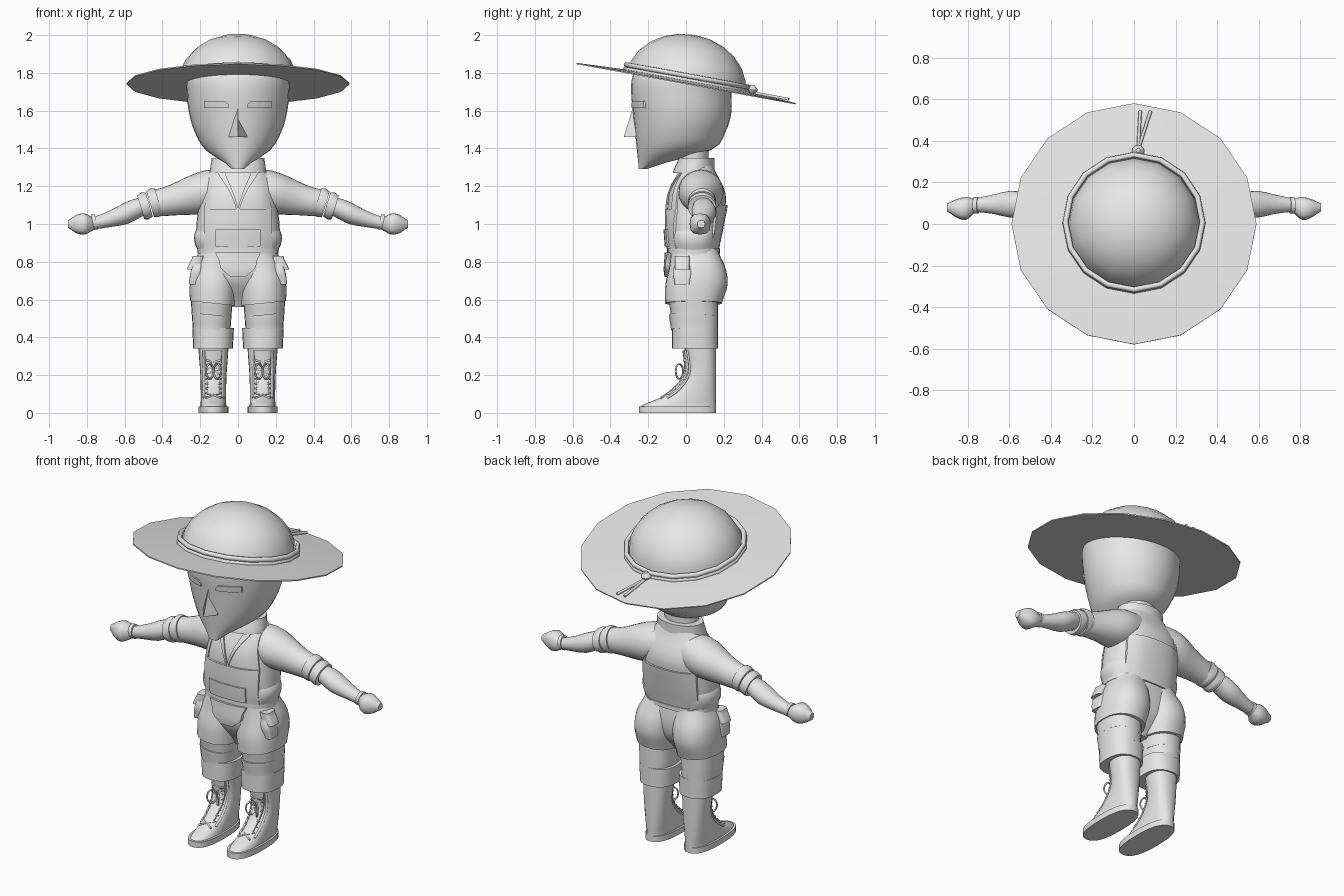
import bpy, bmesh, math
from mathutils import Matrix, Vector
from mathutils.bvhtree import BVHTree

if "Cube" in bpy.data.objects:
    bpy.data.objects.remove(bpy.data.objects["Cube"])

grey = bpy.data.materials.new("plain_grey")
grey.use_nodes = True
grey.diffuse_color = (.8, .8, .8, 1)
grey.node_tree.nodes["Principled BSDF"].inputs["Base Color"].default_value = grey.diffuse_color


def sample(keys, t):
    """Smooth value at t along evenly spaced keys; a plain number stays constant."""
    if not isinstance(keys, (tuple, list)):
        return keys
    last = len(keys) - 1
    index = min(int(t * last), last - 1)
    u = t * last - index
    before, a, b, after = (keys[max(0, min(last, index + k))] for k in (-1, 0, 1, 2))
    bend = (1 - u) * (a - before) - u * (after - b)
    return a + (b - a) * u + u * (1 - u) * (bend + (b - a) * (2 * u - 1)) / 2


def finish(name, bm, angle):
    bmesh.ops.remove_doubles(bm, verts=bm.verts, dist=1e-5)
    bmesh.ops.recalc_face_normals(bm, faces=bm.faces)
    mesh = bpy.data.meshes.new(name)
    bm.to_mesh(mesh)
    tree = BVHTree.FromBMesh(bm)
    bm.free()
    mesh.materials.append(grey)
    part = bpy.data.objects.new(name, mesh)
    bpy.context.collection.objects.link(part)
    bpy.ops.object.select_all(action="DESELECT")
    part.select_set(True)
    bpy.context.view_layer.objects.active = part
    bpy.ops.object.shade_smooth_by_angle(angle=math.radians(angle))
    return tree


def loft(name, start, end, radius, front, back, centre=0, axis="z", side=1, sides=24, steps=8,
         power=2.0, tilt=0, matrix=Matrix(), angle=40, ease=lambda t: t):
    """Capped skin of rounded sections along z or x, spanning front to back in y."""
    bm = bmesh.new()
    loops = []
    for step in range(steps + 1):
        t = step / steps
        along = start + (end - start) * ease(t)
        near, far = sample(front, t), sample(back, t)
        loop = []
        for i in range(sides):
            turn = math.tau * i / sides
            c, s = (math.copysign(abs(v) ** (2 / power), v) for v in (math.cos(turn), math.sin(turn)))
            across = c * sample(radius, t)
            place = sample(centre, t) + across, along + tilt * across
            x, z = place if axis == "z" else place[::-1]
            y = (near + far + s * (far - near)) / 2
            loop.append(bm.verts.new(matrix @ Vector((x * side, y, z))))
        loops.append(loop)
    for low, high in zip(loops, loops[1:]):
        for i in range(sides):
            bm.faces.new((low[i - 1], low[i], high[i], high[i - 1]))
    bm.faces.new(loops[0])
    bm.faces.new(loops[-1])
    return finish(name, bm, angle)


def on_surface(tree, x, z, face=-1, gap=0.0):
    hit = tree.ray_cast(Vector((x, face, z)), Vector((0, -face, 0)))[0]
    hit = hit or tree.find_nearest(Vector((x, face / 10, z)))[0]
    return Vector((x, hit.y + face * gap, z))


def panel(name, tree, low, high, outer, inner=None, side=1, face=-1, thick=.012, rows=8, cols=8):
    """Thin plate laid on a surface between two edges; without an inner edge it is symmetric."""
    bm = bmesh.new()
    sheets = []
    for gap in (thick, -thick):
        sheet = []
        for row in range(rows + 1):
            t = row / rows
            x1 = sample(outer, t) * side
            x0 = -x1 if inner is None else sample(inner, t) * side
            z = low + (high - low) * t
            sheet.append([bm.verts.new(on_surface(tree, x0 + (x1 - x0) * i / cols, z, face, gap))
                          for i in range(cols + 1)])
        for p, q in zip(sheet, sheet[1:]):
            for i in range(cols):
                bm.faces.new((p[i], p[i + 1], q[i + 1], q[i]))
        middle = sheet[1:-1]
        sheets.append(sheet[0] + [r[-1] for r in middle] + sheet[-1][::-1] + [r[0] for r in middle[::-1]])
    top, under = sheets
    for i in range(len(top)):
        bm.faces.new((top[i - 1], top[i], under[i], under[i - 1]))
    finish(name, bm, 40)


def tube(name, points, radius, closed=False):
    curve = bpy.data.curves.new(name, "CURVE")
    curve.dimensions = "3D"
    curve.bevel_depth = radius
    curve.bevel_resolution = 1
    curve.use_fill_caps = True
    spline = curve.splines.new("POLY")
    spline.points.add(len(points) - 1)
    for point, place in zip(spline.points, points):
        point.co = (*place, 1)
    spline.use_cyclic_u = closed
    curve.materials.append(grey)
    bpy.context.collection.objects.link(bpy.data.objects.new(name, curve))


def circle(radius, count):
    return [(radius * math.cos(math.tau * i / count), radius * math.sin(math.tau * i / count))
            for i in range(count)]


# Hat, modelled level and then tipped back
tip = Matrix.Translation((0, 0, 1.74)) @ Matrix.Rotation(math.radians(-10.4), 4, "X")
brim = (.59, .59, .45, .3)
loft("hat_brim", 0, .02, brim, [-r for r in brim], brim, sides=16, steps=3, matrix=tip, angle=30)
dome = [.32 * math.cos(math.pi * i / 12) for i in range(7)]
loft("hat_crown", 0, .265, dome, [-r for r in dome], dome, sides=16, steps=6, matrix=tip, angle=60,
     ease=lambda t: math.sin(t * math.pi / 2))
for label, height in (("lower", .02), ("upper", .045)):
    ring = [tip @ Vector((x, y, height)) for x, y in circle(.33, 16)]
    tube(label + "_hat_cord", ring, .014, True)
loft("hat_knot", .01, .06, (.01, .03, .01), (.34, .32, .34), (.36, .38, .36), .02, sides=12, matrix=tip)
for label, end in (("short", .03), ("long", .08)):
    tube(label + "_cord_tail", [tip @ Vector((x, y, .02)) for x, y in ((.02, .36), (end, .55))], .008)

# Head with a masked face
head = loft("head", 1.29, 1.89, (.03, .17, .23, .26, .27, .27, .2),
            (-.25, -.26, -.27, -.28, -.29, -.28, -.2), (-.21, .13, .21, .24, .24, .24, .2),
            sides=32, steps=18, angle=50)
loft("nose", 1.46, 1.62, (.05, 0), (-.33, -.28), -.2, sides=4, steps=1, angle=20)

# Neck, collar and shirt body
loft("neck", 1.28, 1.42, .1, -.04, .12)
loft("collar", 1.27, 1.35, (.15, .14), (-.07, -.04), .15)
body = loft("shirt_body", .84, 1.32, (.2, .22, .22, .21, .2, .18, .12), (-.09, -.1, -.09, -.02),
            (.16, .19, .21, .14), sides=32, steps=12, power=2.5)

# Overalls: wrap, bib, pocket, back panel and waistband
loft("overall_wrap", .85, 1, (.21, .23, .23, .2), (-.09, -.1, -.09), (.17, .18, .18), sides=32, power=2.5)
panel("bib", body, .87, 1.08, .18)
panel("bib_pocket", body, .88, .97, .12, thick=.02)
panel("back_panel", body, .87, 1.1, .18, face=1)
loft("waistband", .845, .87, .215, -.1, .18, sides=32, power=2.5)

# Hips and front pouch
hips = loft("hips", .56, .86, (.04, .16, .22, .21), (0, -.09, -.09), (.08, .16, .18, .17), sides=32, power=2.4)
panel("front_pouch", hips, .72, .85, (.04, .09, .1, .12), thick=.022)

for label, s in (("left_", 1), ("right_", -1)):
    # Face and shirt details
    panel(label + "eye", head, 1.615, 1.65, .18, (.05, .05, .07), s, thick=.009)
    panel(label + "shirt_flap", body, 1.08, 1.28, (.01, .05, .11), (0, .03, .07), s, thick=.009)
    for place, face in (("front", -1), ("back", 1)):
        panel(f"{label}{place}_strap", body, 1.06, 1.27, (.18, .15), (.15, .12), s, face, .008, cols=2)

    # Trouser leg in overlapping folds, with a turned-up cuff
    loft(label + "thigh", .58, .86, (.12, .125, .12, .1), (-.11, -.11, -.09, -.08), (.19, .22, .21, .17),
         (.135, .13, .12, .1), side=s, power=2.3, tilt=.1)
    for fold, low, size in (("upper_fold", .51, .11), ("lower_fold", .44, .105)):
        loft(label + fold, low, low + .08, (size - .005, size), (-.08, -.09), .17, .14, side=s, power=2.3, tilt=.1)
    loft(label + "trouser_cuff", .34, .45, (.105, .11), -.075, .17, .132, side=s, power=2.4)

    # Hip pouch with flap
    loft(label + "hip_pouch", .68, .82, (.03, .03, .02), (-.06, -.07, -.05), (.02, .03, .01), (.23, .21),
         side=s, power=5)
    loft(label + "pouch_flap", .76, .83, (.04, .03), -.06, .02, (.23, .21), side=s, power=4)

    # Boot with sole, tongue, lace guards, laces and bow
    boot = loft(label + "boot", .02, .36, (.073, .068, .067, .07, .08), (-.24, -.23, -.09, 0, -.01), .16, .13,
                side=s, steps=16, power=2.4, angle=60, ease=lambda t: t * t)
    loft(label + "sole", 0, .035, .08, -.25, .16, .13, side=s, steps=1, power=2.5)
    panel(label + "boot_tongue", boot, .1, .33, (.16, .175), (.1, .085), s)
    heights = [.08 + .025 * i for i in range(11)]
    for end, k in (("outer", s), ("inner", -s)):
        zigzag = [on_surface(boot, s * .13 + k * (-1) ** i * .04, z, gap=.016)
                  for i, z in enumerate(heights[:-2])]
        tube(f"{label}{end}_lace", zigzag, .006)
        tube(f"{label}{end}_guard", [on_surface(boot, s * .13 + k * .05, z) for z in heights], .007)
        bow = [(s * .13 + k * (.02 + x / 2), -.035 - x / 2, .22 + z) for x, z in circle(.04, 10)]
        tube(f"{label}{end}_bow", bow, .005, True)

    # Sleeve, rolled cuff, forearm, wrist band and fist
    loft(label + "sleeve", .06, .44, (.1, .11, .1, .08, .07), (-.02, -.04, 0, .02), (.18, .2, .17, .15),
         (1.19, 1.11), "x", s, tilt=.2)
    for roll, start, size in (("inner", .42, .075), ("outer", .47, .07)):
        loft(f"{label}{roll}_cuff_roll", start, start + .045, (size - .007, size, size - .007), .01, .16,
             (1.26 - start / 3, 1.245 - start / 3), "x", s, tilt=.3)
    loft(label + "forearm", .48, .79, (.045, .055, .04, .03), (.04, .03, .05, .06), (.14, .16, .14, .12),
         (1.1, 1.04, 1), "x", s, tilt=.2)
    loft(label + "wrist_band", .75, .77, .04, .05, .13, 1.01, "x", s, tilt=.2)
    loft(label + "fist", .76, .9, (.03, .055, .05, .02), (.06, .02, .03, .06), (.12, .13, .12, .1), 1,
         "x", s, sides=12, power=2.6)
